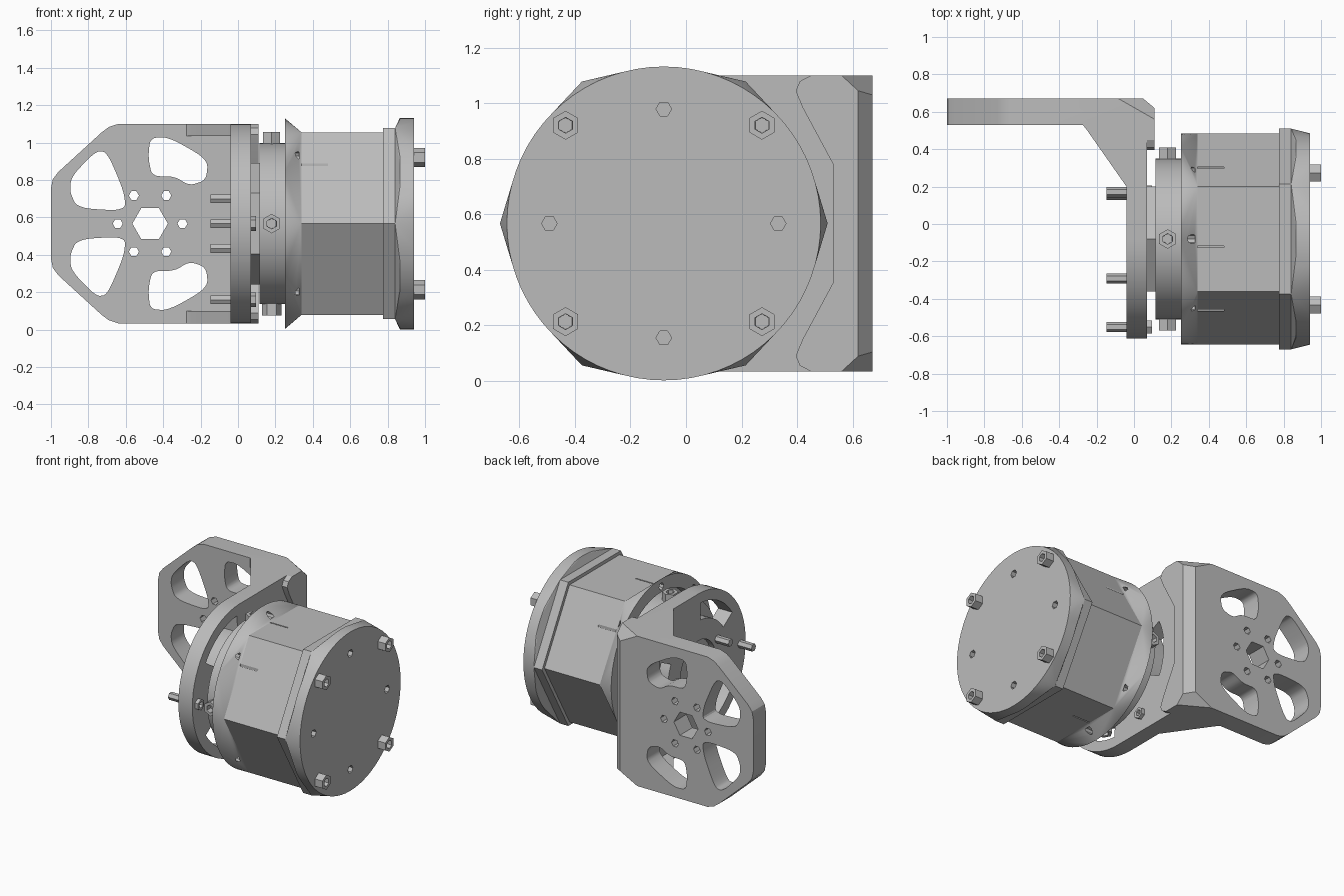
import bpy, bmesh, math
from mathutils import Vector

cube = bpy.data.objects.get("Cube")
if cube:
    bpy.data.objects.remove(cube, do_unlink=True)

CY, CZ = -0.08, 0.567      # motor axis runs along x
HALF = 0.533               # half height of the bracket

grey = bpy.data.materials.new("machined grey")
grey.use_nodes = True
grey.diffuse_color = (0.5, 0.5, 0.5, 1)
grey.node_tree.nodes["Principled BSDF"].inputs["Base Color"].default_value = (0.5, 0.5, 0.5, 1)


def finish(bm, name):
    bmesh.ops.recalc_face_normals(bm, faces=bm.faces)
    mesh = bpy.data.meshes.new(name)
    bm.to_mesh(mesh)
    bm.free()
    mesh.materials.append(grey)
    ob = bpy.data.objects.new(name, mesh)
    bpy.context.collection.objects.link(ob)
    return ob


def place(axis, a, u, v):
    return {"x": (a, u, v), "y": (u, a, v), "z": (u, v, a)}[axis]


def prism(name, pts, a0, a1, axis="x"):
    bm = bmesh.new()
    face = bm.faces.new([bm.verts.new(place(axis, a0, u, v)) for u, v in pts])
    new = bmesh.ops.extrude_face_region(bm, geom=[face])["geom"]
    bmesh.ops.translate(bm, vec=place(axis, a1 - a0, 0, 0),
                        verts=[g for g in new if isinstance(g, bmesh.types.BMVert)])
    return finish(bm, name)


def ring(r, n, u=CY, v=CZ, start=0.0):
    return [(u + r * math.cos(start + math.tau * i / n),
             v + r * math.sin(start + math.tau * i / n)) for i in range(n)]


def polar(r, deg):
    t = math.radians(deg)
    return CY + r * math.cos(t), CZ + r * math.sin(t)


def rounded(pts, steps=3):
    # corner cutting turns a coarse outline into a soft one
    for _ in range(steps):
        out = []
        for (a, b), (c, d) in zip(pts, pts[1:] + pts[:1]):
            out += [(a * .8 + c * .2, b * .8 + d * .2), (a * .2 + c * .8, b * .2 + d * .8)]
        pts = out
    return pts


def mirror(pts):
    return [(u, 2 * CZ - v) for u, v in pts]


def hull(name, *loops):
    bm = bmesh.new()
    for x, pts in loops:
        for y, z in pts:
            bm.verts.new((x, y, z))
    bmesh.ops.convex_hull(bm, input=bm.verts)
    bmesh.ops.dissolve_limit(bm, angle_limit=0.01, verts=bm.verts, edges=bm.edges)
    return finish(bm, name)


def combine(ob, others, operation):
    # booleans are applied at once and the helpers removed
    for other in others:
        mod = ob.modifiers.new("cut", "BOOLEAN")
        mod.operation, mod.solver, mod.object = operation, "EXACT", other
        deps = bpy.context.evaluated_depsgraph_get()
        mesh = bpy.data.meshes.new_from_object(ob.evaluated_get(deps))
        ob.modifiers.clear()
        ob.data = mesh
        bpy.data.objects.remove(other, do_unlink=True)


def socket_nut(name, centre, direction, length, r=0.052):
    # hex head with a recessed socket, pointing along direction
    bm = bmesh.new()
    bmesh.ops.create_cone(bm, cap_ends=True, segments=6, radius1=r, radius2=r, depth=length)
    cap = max(bm.faces, key=lambda f: f.calc_center_median().z)
    bmesh.ops.inset_region(bm, faces=[cap], thickness=r * 0.45)
    bmesh.ops.inset_region(bm, faces=[cap], thickness=0.001, depth=-length * 0.6)
    d = Vector(direction)
    rot = d.to_track_quat("Z", "Y" if abs(d.z) < 0.5 else "X").to_matrix()
    bmesh.ops.rotate(bm, verts=bm.verts, matrix=rot)
    bmesh.ops.translate(bm, verts=bm.verts, vec=Vector(centre) + d * length / 2)
    return finish(bm, name)


# Bracket: arm plate with windows and bolt circle
lower = [(.11, CZ - HALF), (-.64, CZ - HALF), (-.69, .05), (-.73, .08),
         (-.96, .29), (-.99, .33), (-1, .38)]
arm = prism("bracket", lower + mirror(lower)[::-1], .53, .672, "y")
outer_window = [(-.86, .65), (-.60, .635), (-.61, .74), (-.70, .95), (-.76, .955), (-.89, .82), (-.90, .74)]
inner_window = [(-.47, 1.025), (-.37, 1.03), (-.16, .91), (-.17, .80), (-.26, .77), (-.34, .82), (-.46, .82), (-.48, .92)]
cutters = []
for w in (outer_window, inner_window):
    soft = rounded(w)
    cutters += [prism("cutter", p, .4, .8, "y") for p in (soft, mirror(soft))]
cutters.append(prism("cutter", ring(.095, 6, -.47), .4, .8, "y"))
for u, v in ring(.173, 6, -.47):
    cutters.append(prism("cutter", ring(.027, 6, u, v), .4, .8, "y"))
combine(arm, cutters, "DIFFERENCE")

# Bracket: round motor flange running square into the arm, with arc windows
flange_outline = [polar(HALF, 90 + 180 * i / 32) for i in range(33)]
flange = prism("flange", flange_outline + [(.672, CZ - HALF), (.672, CZ + HALF)], -.04, .07)
cutters = [prism("cutter", ring(.2, 32), -.2, .2)]
for mid in (0, 120, 240):
    arc = [polar(.46, mid - 26 + 52 * i / 10) for i in range(11)]
    arc += [polar(.34, mid + 26 - 52 * i / 10) for i in range(11)]
    cutters.append(prism("cutter", arc, -.2, .2))
combine(flange, cutters, "DIFFERENCE")

# Bracket: raised step at the bend and the two side ribs
step = [(.672, CZ - HALF), (.45, CZ - HALF), (.41, .055), (.395, .09), (.42, .15), (.56, .41)]
parts = [flange, prism("step", step + mirror(step)[::-1], .05, .11)]
rib = [(-.29, .54), (-.27, .525), (-.25, .50), (-.04, .20), (0, .20), (0, .54)]
for side in (1, -1):
    parts.append(prism("rib", rib, CZ + side * HALF, CZ + side * (HALF - .065), "z"))
combine(arm, parts, "UNION")

# Chamfer the bend and its two corners
bm = bmesh.new()
bm.from_mesh(arm.data)
for point, normal in (((.05, .67, 0), (.05, .06, 0)),
                      ((.11, .56, CZ + HALF), (.006, .0105, .0114)),
                      ((.11, .56, CZ - HALF), (.006, .0105, -.0114))):
    cut = bmesh.ops.bisect_plane(bm, geom=bm.verts[:] + bm.edges[:] + bm.faces[:], dist=1e-5,
                                 plane_co=point, plane_no=normal, clear_outer=True)
    edges = [g for g in cut["geom_cut"] if isinstance(g, bmesh.types.BMEdge)]
    bmesh.ops.holes_fill(bm, edges=edges, sides=0)
bm.to_mesh(arm.data)
bm.free()

# Bolts through the flange
for r, angles in ((.47, (180, 300)), (.25, (0, 148, 212))):
    for deg in angles:
        y, z = polar(r, deg)
        prism("flange_bolt", ring(.027, 6, y, z), -.147, .07)
        socket_nut("flange_bolt_head", (.045, y, z), (1, 0, 0), .05, .04)

# Output hub with hex spacer and radial set screws
prism("hex_spacer", ring(.325, 6, start=math.pi / 2), .0, .13)
prism("output_hub", ring(.43, 64), .115, .345)
for dy, dz in ((1, 0), (-1, 0), (0, 1), (0, -1)):
    socket_nut("hub_set_screw", (.18, CY + dy * .42, CZ + dz * .42), (0, dy, dz), .07)

# Flared collar: round mouth blending into the hexagonal housing
collar = hull("flared_collar", (.25, ring(.564, 72)), (.34, ring(.563, 6)))
cutters = [prism("cutter", ring(.47, 64), .2, .335)]
for deg in (45, 90, 135, 225, 270, 315):
    cutters.append(prism("cutter", ring(.025, 8, *polar(.51, deg)), .2, .325))
combine(collar, cutters, "DIFFERENCE")

# Hexagonal housing with thin slots, and its stepped lip
housing = prism("hex_housing", ring(.563, 6), .34, .79)
slots = []
for deg in (95, 141, 39, 275):
    y, z = polar(.49, deg)
    slots.append(prism("cutter", [(y - .004, z - .03), (y + .004, z - .03),
                                  (y + .004, z + .03), (y - .004, z + .03)], .33, .48))
combine(housing, slots, "DIFFERENCE")
prism("housing_lip", ring(.59, 6), .775, .84)

# End cap: lip blends into a round cover with hex sockets
cap = hull("end_cap", (.84, ring(.59, 6)), (.865, ring(.565, 72)), (.94, ring(.565, 72)))
combine(cap, [prism("cutter", ring(.028, 6, *polar(.412, d)), .88, 1.0)
              for d in (0, 90, 180, 270)], "DIFFERENCE")
for deg in (45, 135, 225, 315):
    socket_nut("end_cap_bolt", (.93, *polar(.5, deg)), (1, 0, 0), .07)

# Smooth round walls, keep edges sharp
bpy.ops.object.select_all(action="DESELECT")
for ob in bpy.context.scene.objects:
    if ob.type == "MESH" and ob.data.materials and ob.data.materials[0] == grey:
        ob.select_set(True)
        bpy.context.view_layer.objects.active = ob
bpy.ops.object.shade_smooth_by_angle(angle=math.radians(20))
